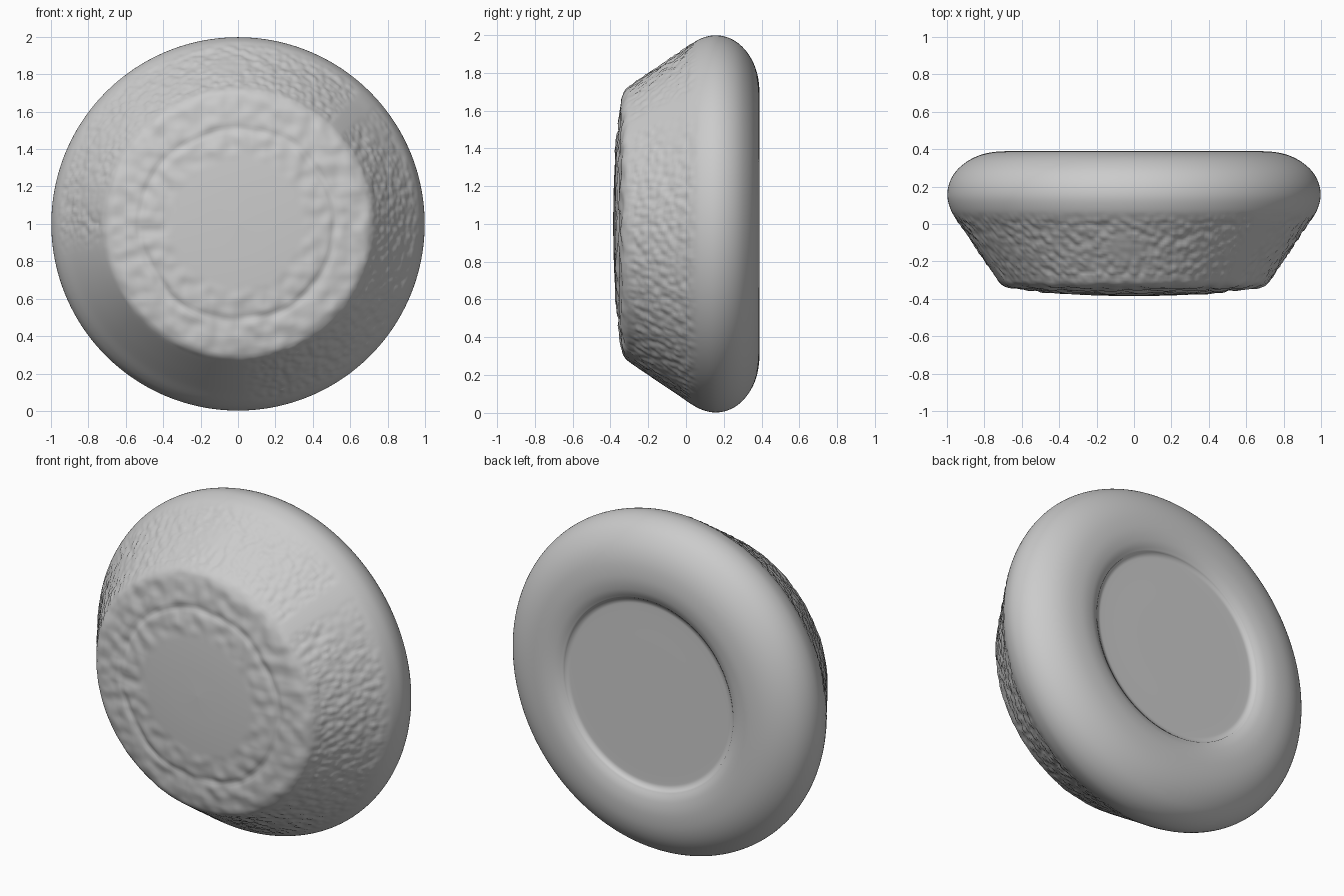
import bpy, bmesh, math
from mathutils import Vector, noise

if "Cube" in bpy.data.objects:
    bpy.data.objects.remove(bpy.data.objects["Cube"])

SEGMENTS = 480
STEP = 0.014

# Profile as (radius, y): front centre -> sloped side -> rounded rim -> back recess
profile = [(0.0, -0.386), (0.2, -0.382), (0.36, -0.374), (0.50, -0.362), (0.62, -0.346),
           (0.68, -0.336), (0.715, -0.318), (0.745, -0.28), (0.83, -0.155), (0.90, -0.05),
           (0.955, 0.03), (0.985, 0.09), (0.998, 0.155), (0.985, 0.225), (0.945, 0.29),
           (0.875, 0.345), (0.79, 0.378), (0.69, 0.389), (0.61, 0.378), (0.56, 0.354),
           (0.53, 0.345), (0.25, 0.345), (0.0, 0.345)]


def catmull(p0, p1, p2, p3, t):
    return 0.5 * (2 * p1 + (p2 - p0) * t + (2 * p0 - 5 * p1 + 4 * p2 - p3) * t * t
                  + (3 * p1 - p0 - 3 * p2 + p3) * t ** 3)


def smooth_profile(points):
    pts = [Vector(p) for p in points]
    out = []
    for i in range(len(pts) - 1):
        a, d = pts[max(i - 1, 0)], pts[min(i + 2, len(pts) - 1)]
        n = max(2, round((pts[i + 1] - pts[i]).length / STEP))
        out += [catmull(a, pts[i], pts[i + 1], d, k / n) for k in range(n)]
    return out + [pts[-1]]


def band(v, lo, hi, fade):
    """1 inside lo..hi, fading to 0 outside."""
    return max(0.0, min(1.0, (v - lo) / fade + 1, (hi - v) / fade + 1))


def relief(r, y, ang, p):
    """Surface texture height along the normal."""
    if y > 0.3:
        return 0.0
    deg = math.degrees(ang) % 360
    rough = 1 - band(deg, 190, 272, 10)
    h = 0.0
    # pebbled scales on the sloped side, with a plain strip at upper right
    side = band(y, -0.27, 0.0, 0.06) * rough * (1 - band(deg, 41, 47, 2))
    if side > 0:
        f1 = noise.voronoi(p * 24)[0][0]
        patch = band(noise.noise(p * 3.5), -0.15, 1, 0.3)
        h += side * (0.3 + 0.7 * patch) * 0.014 * (0.25 - f1)
    # worn front face: shallow ring groove and ragged bumps around a plain centre
    if y < -0.3:
        wob = 0.025 * noise.noise(p * 5)
        h -= 0.009 * math.exp(-((r - 0.52 + wob) / 0.022) ** 2)
        h += 0.009 * band(r, 0.40, 0.68, 0.06) * noise.noise(p * 14)
    return h


# Revolve the profile about the y axis through z = 1
prof = smooth_profile(profile)
bm = bmesh.new()
rings = []
for i, q in enumerate(prof):
    if i in (0, len(prof) - 1):
        rings.append([bm.verts.new((0, q.y, 1))])
        continue
    tan = (prof[i + 1] - prof[i - 1]).normalized()
    ring = []
    for s in range(SEGMENTS):
        a = 2 * math.pi * s / SEGMENTS
        p = Vector((q.x * math.cos(a), q.y, q.x * math.sin(a)))
        h = relief(q.x, q.y, a, p)
        r, y = q.x + tan.y * h, q.y - tan.x * h
        ring.append(bm.verts.new((r * math.cos(a), y, 1 + r * math.sin(a))))
    rings.append(ring)

for a, b in zip(rings, rings[1:]):
    for s in range(SEGMENTS):
        t = (s + 1) % SEGMENTS
        if len(a) == 1:
            bm.faces.new((a[0], b[s], b[t]))
        elif len(b) == 1:
            bm.faces.new((a[s], b[0], a[t]))
        else:
            bm.faces.new((a[s], b[s], b[t], a[t]))
bmesh.ops.recalc_face_normals(bm, faces=bm.faces[:])
for f in bm.faces:
    f.smooth = True

mesh = bpy.data.meshes.new("round_cushion_body")
bm.to_mesh(mesh)
bm.free()
body = bpy.data.objects.new("round_cushion_body", mesh)
bpy.context.collection.objects.link(body)
